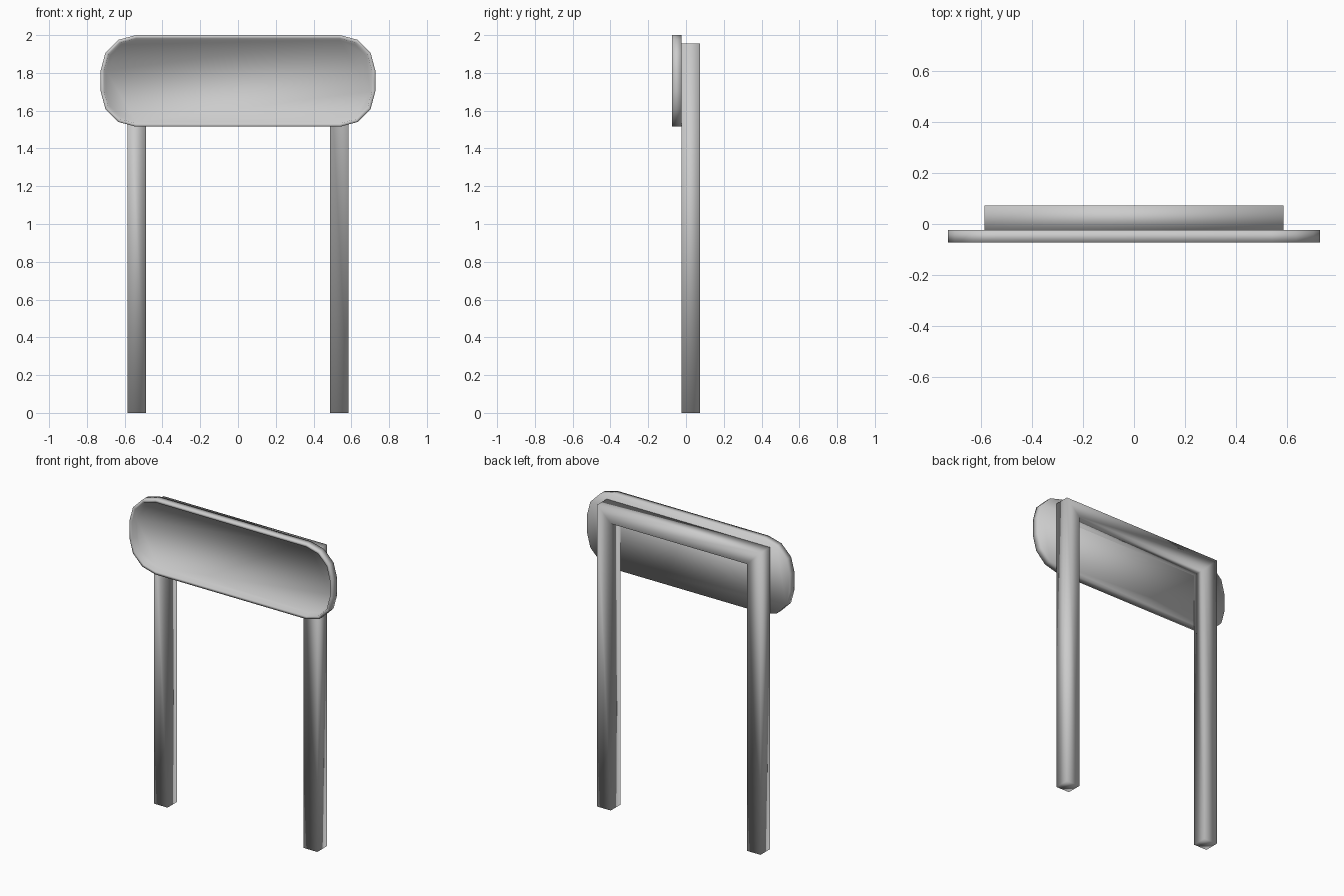
import bpy, bmesh, math

if "Cube" in bpy.data.objects:
    bpy.data.objects.remove(bpy.data.objects["Cube"], do_unlink=True)

# One plain grey finish for everything
grey = bpy.data.materials.new("plain_grey")
grey.use_nodes = True
colour = (0.6, 0.6, 0.6, 1)
grey.diffuse_color = colour
grey.node_tree.nodes["Principled BSDF"].inputs["Base Color"].default_value = colour


def loft(name, rings):
    """Skin a list of equal point rings and close both ends."""
    bm = bmesh.new()
    loops = [[bm.verts.new(p) for p in ring] for ring in rings]
    for a, b in zip(loops, loops[1:]):
        for i in range(len(a)):
            j = (i + 1) % len(a)
            bm.faces.new((a[i], a[j], b[j], b[i]))
    bm.faces.new(loops[0])
    bm.faces.new(loops[-1])
    bmesh.ops.recalc_face_normals(bm, faces=bm.faces)
    for face in bm.faces:
        face.smooth = True
    mesh = bpy.data.meshes.new(name)
    bm.to_mesh(mesh)
    bm.free()
    mesh.materials.append(grey)
    obj = bpy.data.objects.new(name, mesh)
    bpy.context.collection.objects.link(obj)
    return obj


def rounded_outline(y, inset):
    """Rounded rectangle facing the front, shrunk by the inset."""
    half_x, half_z, radius, centre_z = 0.727, 0.2425, 0.187, 1.7575
    points = []
    for quarter in range(4):
        sx = 1 if quarter in (0, 3) else -1
        sz = 1 if quarter < 2 else -1
        for step in range(4):
            angle = math.radians(90 * quarter + 30 * step)
            r = radius - inset
            points.append((sx * (half_x - radius) + r * math.cos(angle), y,
                           centre_z + sz * (half_z - radius) + r * math.sin(angle)))
    return points


# Sign panel: flat back, narrow rim and shallow recess in the front
FRONT, BACK = -0.073, -0.024
loft("sign_panel", [rounded_outline(BACK, 0),
                    rounded_outline(FRONT, 0),
                    rounded_outline(FRONT, 0.018),
                    rounded_outline(BACK - 0.012, 0.028)])

# Support frame: square tube with mitred top corners
OUTER, INNER, TOP, UNDER, REAR = 0.585, 0.488, 1.955, 1.858, 0.073


def tube_ring(side, z_out, z_in):
    return [(side * OUTER, BACK, z_out), (side * OUTER, REAR, z_out),
            (side * INNER, REAR, z_in), (side * INNER, BACK, z_in)]


loft("support_frame", [tube_ring(-1, 0, 0), tube_ring(-1, TOP, UNDER),
                       tube_ring(1, TOP, UNDER), tube_ring(1, 0, 0)])
